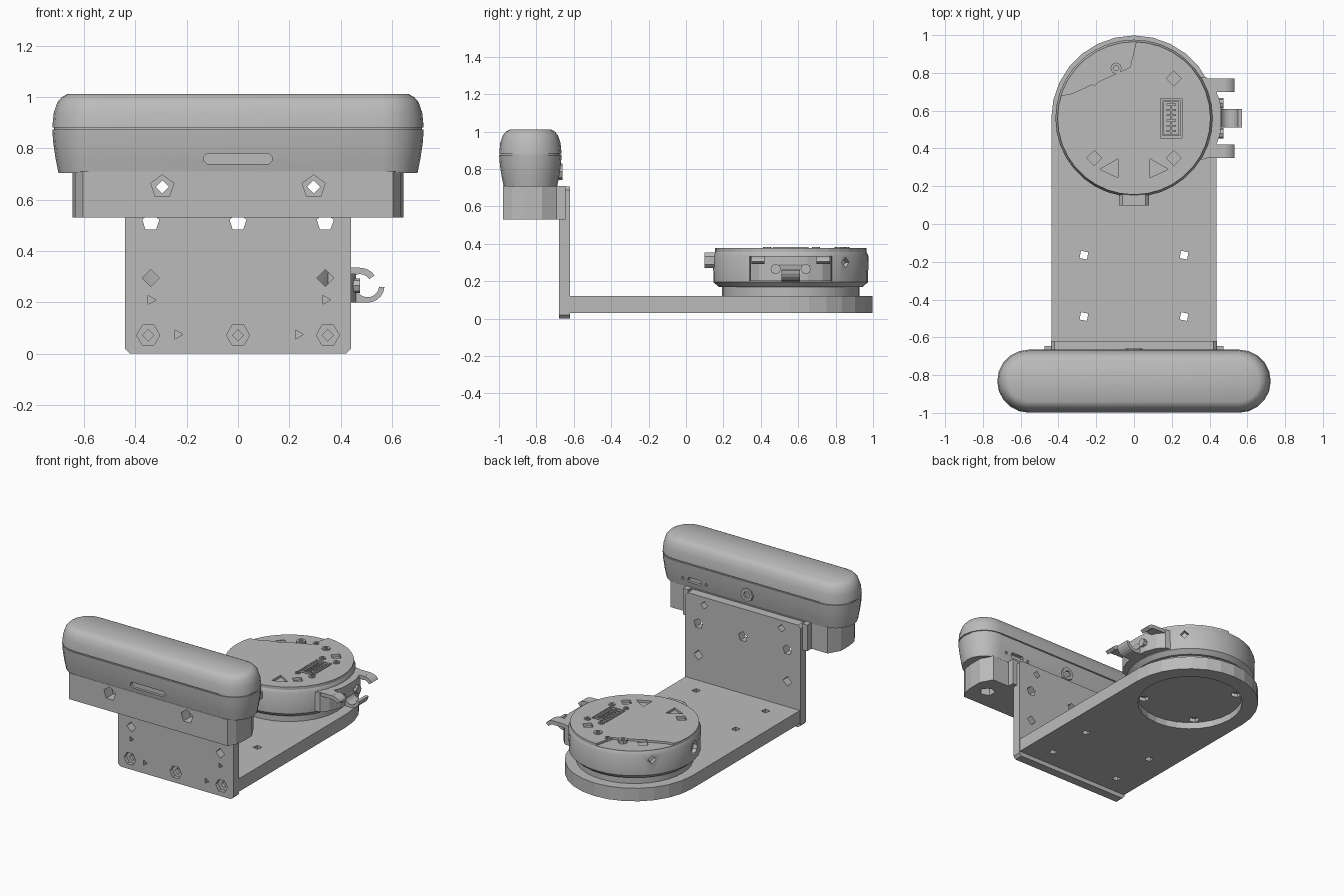
import bpy, bmesh
from math import pi, cos, sin, radians
from mathutils import Matrix

cube = bpy.data.objects.get("Cube")
if cube:
    bpy.data.objects.remove(cube, do_unlink=True)

grey = bpy.data.materials.new("plain grey")
grey.use_nodes = True
grey.diffuse_color = (0.5, 0.5, 0.5, 1)
grey.node_tree.nodes["Principled BSDF"].inputs["Base Color"].default_value = (0.5, 0.5, 0.5, 1)

DISC_Y = 0.56      # centre of the round module
CAM_Y = -0.832     # centre line of the sensor bar


def loft(name, rings):
    """Skin a stack of equal rings and cap both ends."""
    bm = bmesh.new()
    loops = [[bm.verts.new(p) for p in ring] for ring in rings]
    n = len(loops[0])
    for a, b in zip(loops, loops[1:]):
        for i in range(n):
            j = (i + 1) % n
            bm.faces.new((a[i], a[j], b[j], b[i]))
    bm.faces.new(loops[0][::-1])
    bm.faces.new(loops[-1])
    bmesh.ops.recalc_face_normals(bm, faces=bm.faces)
    mesh = bpy.data.meshes.new(name)
    bm.to_mesh(mesh)
    bm.free()
    mesh.materials.append(grey)
    ob = bpy.data.objects.new(name, mesh)
    bpy.context.collection.objects.link(ob)
    return ob


def prism(name, pts, lo, hi, axis="z"):
    place = {"x": lambda a, b, h: (h, a, b),
             "y": lambda a, b, h: (a, h, b),
             "z": lambda a, b, h: (a, b, h)}[axis]
    return loft(name, [[place(a, b, h) for a, b in pts] for h in (lo, hi)])


def ngon(cx, cy, r, n, turn=0.0):
    return [(cx + r * cos(turn + 2 * pi * i / n), cy + r * sin(turn + 2 * pi * i / n)) for i in range(n)]


def rect(x0, x1, y0, y1, c=0.0):
    if c == 0:
        return [(x0, y0), (x1, y0), (x1, y1), (x0, y1)]
    return [(x0 + c, y0), (x1 - c, y0), (x1, y0 + c), (x1, y1 - c),
            (x1 - c, y1), (x0 + c, y1), (x0, y1 - c), (x0, y0 + c)]


def arc(cx, cy, r, a0, a1, n):
    return [(cx + r * cos(radians(a0 + (a1 - a0) * i / n)),
             cy + r * sin(radians(a0 + (a1 - a0) * i / n))) for i in range(n + 1)]


def cut(ob, pts, lo, hi, axis="z", matrix=None):
    """Subtract a prism and bake the result."""
    tool = prism("cutter", pts, lo, hi, axis)
    if matrix:
        tool.data.transform(matrix)
    mod = ob.modifiers.new("cut", "BOOLEAN")
    mod.operation, mod.solver, mod.object = "DIFFERENCE", "EXACT", tool
    deps = bpy.context.evaluated_depsgraph_get()
    mesh = bpy.data.meshes.new_from_object(ob.evaluated_get(deps))
    ob.modifiers.clear()
    ob.data = mesh
    bpy.data.objects.remove(tool, do_unlink=True)


def smooth(ob, angle=30):
    bpy.ops.object.select_all(action="DESELECT")
    ob.select_set(True)
    bpy.context.view_layer.objects.active = ob
    bpy.ops.object.shade_smooth_by_angle(angle=radians(angle))


# Base plate with a rounded end, a recess below and mounting holes
outline = [(-0.437, -0.63), (0.437, -0.63)] + arc(0, DISC_Y, 0.438, 0, 180, 14)
base = prism("base_plate", outline, 0.03, 0.12)
cut(base, ngon(0, DISC_Y, 0.335, 28), 0, 0.075)
for s in (-1, 1):
    for y in (-0.165, -0.49):
        cut(base, ngon(s * 0.265, y, 0.028, 4, 0.6), 0, 0.2)
    for dy in (-0.21, 0.21):
        cut(base, ngon(s * 0.21, DISC_Y + dy, 0.035, 5), 0.05, 0.1)

# Upright plate with counterbored and plain holes
upright = prism("upright_plate", rect(-0.44, 0.44, 0, 0.705, 0.018), -0.68, -0.62, "y")
for x in (-0.35, 0, 0.35):
    cut(upright, ngon(x, 0.072, 0.045, 6), -0.7, -0.655, "y")
    cut(upright, ngon(x, 0.072, 0.022, 4), -0.67, -0.635, "y")
for x in (-0.34, 0, 0.34):
    cut(upright, ngon(x, 0.512, 0.035, 5, 0.3), -0.7, -0.6, "y")
for s in (-1, 1):
    cut(upright, ngon(s * 0.34, 0.295, 0.034, 4), -0.7, -0.6, "y")
    cut(upright, ngon(s * 0.34, 0.21, 0.02, 3), -0.7, -0.65, "y")
    cut(upright, ngon(s * 0.235, 0.075, 0.02, 3), -0.7, -0.65, "y")
    cut(upright, ngon(s * 0.295, 0.65, 0.026, 4), -0.7, -0.6, "y")

# Holder under the sensor bar
half = [(0.605, -0.978), (0.635, -0.93), (0.645, -0.86), (0.645, -0.77), (0.6, -0.69), (0.475, -0.69), (0.475, -0.645)]
holder = prism("bar_holder", half + [(-x, y) for x, y in half[::-1]], 0.53, 0.71)
cut(holder, rect(-0.437, 0.437, -0.681, -0.6), 0.5, 0.8)
for s in (-1, 1):
    cut(holder, ngon(s * 0.295, 0.65, 0.047, 5, pi / 2), -1.1, -0.9, "y")
    cut(holder, ngon(s * 0.295, 0.65, 0.026, 4), -1.1, -0.6, "y")
    cut(holder, ngon(s * 0.53, CAM_Y, 0.05, 5), 0.5, 0.58)


# Sensor bar: stadium rings stacked along a bulging profile with a seam
def stadium(r, z):
    ring = arc(0.557, CAM_Y, r, -90, 90, 10) + arc(-0.557, CAM_Y, r, 90, 270, 10)
    return [(x, y, z) for x, y in ring]


profile = [(0.705, 0.143), (0.76, 0.154), (0.82, 0.163), (0.874, 0.167), (0.874, 0.16), (0.882, 0.16),
           (0.882, 0.167), (0.94, 0.161), (0.98, 0.147), (1.0, 0.13), (1.012, 0.108)]
bar = loft("sensor_bar", [stadium(r, z) for z, r in profile])
cut(bar, rect(-0.132, 0.132, 0.74, 0.781, 0.012), -1.1, -0.965, "y")
cut(bar, rect(0.36, 0.46, 0.745, 0.78, 0.01), -0.7, -0.6, "y")
for x in (0.32, 0.5):
    cut(bar, ngon(x, 0.762, 0.01, 6), -0.7, -0.6, "y")
smooth(bar)
knob = prism("rear_screw", ngon(0, 0.785, 0.045, 8), -0.71, -0.66, "y")
cut(knob, ngon(0, 0.785, 0.024, 6), -0.675, -0.6, "y")


# Round module: neck, chamfered drum, lid
def ring(r, z):
    return [(x, y, z) for x, y in ngon(0, DISC_Y, r, 36)]


neck = loft("module_neck", [ring(0.367, 0.11), ring(0.367, 0.18)])
drum = loft("module_drum", [ring(0.385, 0.168), ring(0.413, 0.195), ring(0.416, 0.335), ring(0.405, 0.357)])
for angle, z, r, sides in ((45, 0.3, 0.028, 4), (140, 0.3, 0.028, 4), (190, 0.28, 0.045, 10)):
    spin = Matrix.Translation((0, DISC_Y, 0)) @ Matrix.Rotation(radians(angle), 4, "Z")
    cut(drum, ngon(0, z, r, sides), 0.385, 0.5, "x", spin)
smooth(neck)
smooth(drum)

lid = prism("module_lid", ngon(0, DISC_Y, 0.405, 36), 0.35, 0.376)
cut(lid, [(-0.5, 0.66), (-0.33, 0.69), (-0.02, 0.83), (0.02, 1.0), (-0.5, 1.0)], 0.362, 0.4)
for s in (-1, 1):
    for dy in (-0.21, 0.21):
        cut(lid, ngon(s * 0.21, DISC_Y + dy, 0.04, 4), 0.356, 0.4)
    cut(lid, [(s * 0.18, 0.29), (s * 0.085, 0.245), (s * 0.085, 0.345)], 0.36, 0.4)
cut(lid, rect(0.14, 0.255, 0.455, 0.665), 0.355, 0.4)

# Lid screws
for x, y, r in ((-0.095, 0.825, 0.03), (0.095, 0.825, 0.028), (0, 0.855, 0.018), (0.265, 0.695, 0.022),
                (0.16, 0.695, 0.022), (0.155, 0.43, 0.018), (0.26, 0.435, 0.022)):
    screw = prism("lid_screw", ngon(x, y, r, 8), 0.355, 0.383)
    cut(screw, ngon(x, y, r * 0.5, 6), 0.374, 0.4)

# Socket frame with two rows of pins
socket = prism("socket_frame", rect(0.15, 0.245, 0.465, 0.655), 0.35, 0.382)
cut(socket, rect(0.16, 0.235, 0.475, 0.645), 0.36, 0.4)
prism("socket_spine", rect(0.193, 0.202, 0.475, 0.645), 0.355, 0.38)
for i in range(6):
    y = 0.487 + i * 0.028
    prism("socket_pin", rect(0.172, 0.223, y, y + 0.01), 0.355, 0.374)

# Front tab on the drum
tab = prism("drum_tab", rect(-0.08, 0.08, 0.27, 0.352, 0.02), 0.098, 0.2, "y")

# Side latch: curved body, two upper prongs and a lower hook
side = [(0.27, 0.23), (0.385, 0.215), (0.425, 0.17), (0.455, 0.09), (0.46, 0.05)]
latch = [(x, DISC_Y + d) for x, d in side] + [(x, DISC_Y - d) for x, d in side[::-1]]
body = prism("latch_body", latch, 0.2, 0.335)
cut(body, ngon(0.5, 0.265, 0.048, 16), 0.3, 0.8, "y")
upper = arc(0.475, 0.265, 0.07, 110, 35, 6) + arc(0.475, 0.265, 0.045, 35, 110, 6)
lower = arc(0.505, 0.265, 0.066, 200, 355, 9) + arc(0.505, 0.265, 0.045, 355, 200, 9)
for s in (-1, 1):
    y = DISC_Y + s * 0.175
    prism("latch_prong", upper, y - 0.036, y + 0.036, "y")
    prism("latch_arm", rect(0.38, 0.475, 0.31, 0.335), y - 0.036, y + 0.036, "y")
    prism("latch_rivet", ngon(DISC_Y + s * 0.08, 0.265, 0.028, 8), 0.43, 0.475, "x")
prism("latch_hook", lower, DISC_Y - 0.05, DISC_Y + 0.05, "y")
prism("latch_hook_root", rect(0.38, 0.505, 0.199, 0.22), DISC_Y - 0.05, DISC_Y + 0.05, "y")
